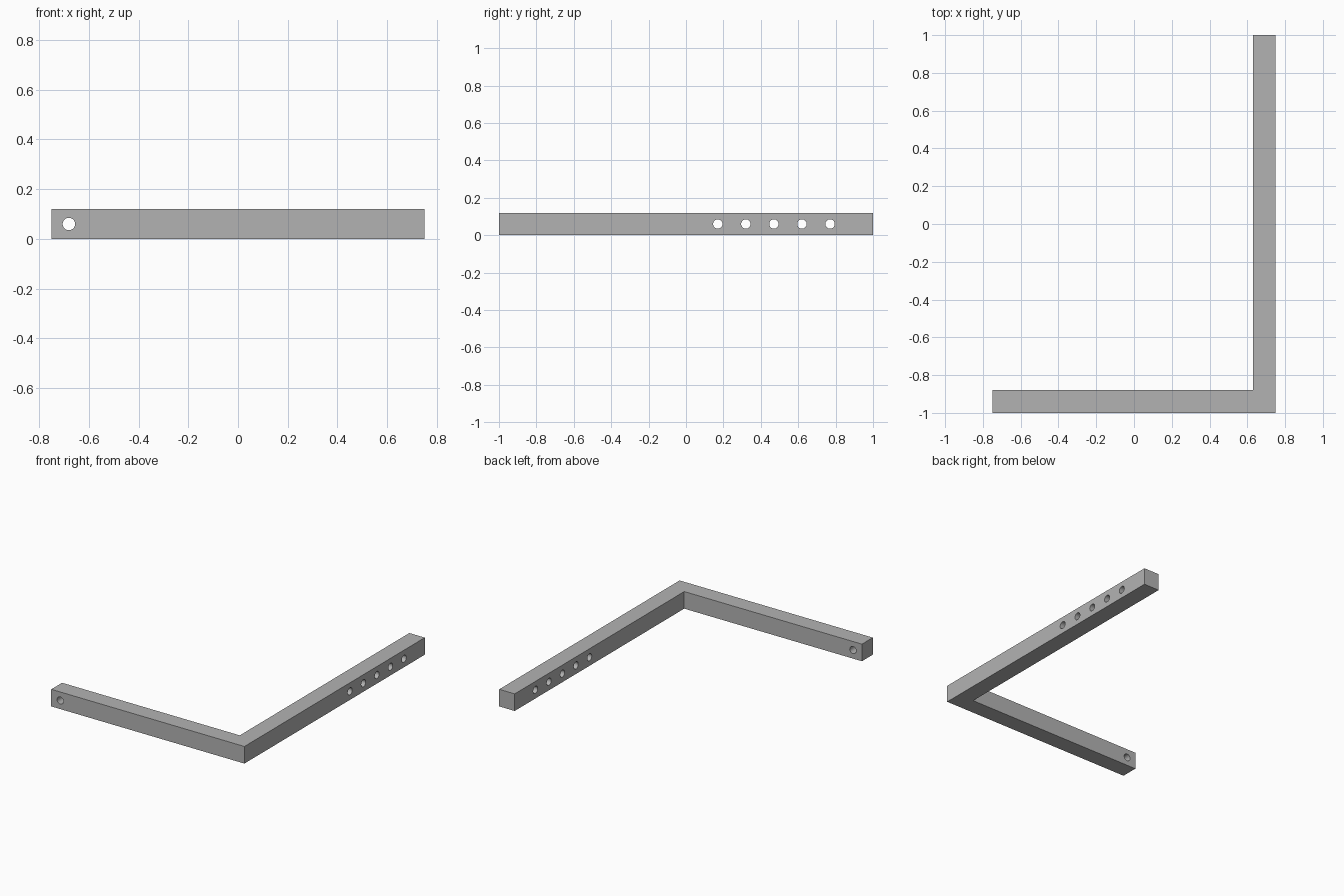
import bpy
import bmesh
import math
from mathutils import Matrix

cube = bpy.data.objects.get("Cube")
if cube:
    bpy.data.objects.remove(cube, do_unlink=True)

THICK = 0.12
MID = THICK / 2
HOLE_RADIUS = 0.025

# Plain grey metal
grey = bpy.data.materials.new("grey_metal")
grey.use_nodes = True
colour = (0.45, 0.45, 0.45, 1)
grey.diffuse_color = colour
grey.node_tree.nodes["Principled BSDF"].inputs["Base Color"].default_value = colour


def add_object(name, bm):
    bmesh.ops.recalc_face_normals(bm, faces=bm.faces)
    mesh = bpy.data.meshes.new(name)
    bm.to_mesh(mesh)
    bm.free()
    mesh.materials.append(grey)
    obj = bpy.data.objects.new(name, mesh)
    bpy.context.collection.objects.link(obj)
    return obj


# L-shaped square bar, extruded from its plan outline
inner_x, inner_y = 0.75 - THICK, -1 + THICK
outline = [(-0.75, -1), (0.75, -1), (0.75, 1), (inner_x, 1),
           (inner_x, inner_y), (-0.75, inner_y)]
bm = bmesh.new()
plan = bm.faces.new([bm.verts.new((x, y, 0)) for x, y in outline])
raised = bmesh.ops.extrude_face_region(bm, geom=[plan])["geom"]
bmesh.ops.translate(bm, vec=(0, 0, THICK),
                    verts=[v for v in raised if isinstance(v, bmesh.types.BMVert)])
bar = add_object("angled_bar", bm)

# Drill cutters: one through the short arm, five through the long arm
drills = [(Matrix.Translation((-0.68, -1 + MID, MID)), "X")]
for i in range(5):
    drills.append((Matrix.Translation((0.75 - MID, 0.17 + 0.15 * i, MID)), "Y"))
bm = bmesh.new()
for place, axis in drills:
    bmesh.ops.create_cone(bm, cap_ends=True, segments=32, radius1=HOLE_RADIUS,
                          radius2=HOLE_RADIUS, depth=THICK * 2,
                          matrix=place @ Matrix.Rotation(math.pi / 2, 4, axis))
cutter = add_object("hole_cutter", bm)
cutter.hide_render = True

# Cut the holes, then remove the cutter
cut = bar.modifiers.new("holes", "BOOLEAN")
cut.operation = "DIFFERENCE"
cut.solver = "EXACT"
cut.object = cutter
bpy.context.view_layer.objects.active = bar
bar.select_set(True)
bpy.ops.object.modifier_apply(modifier=cut.name)
bpy.data.objects.remove(cutter, do_unlink=True)

# Smooth hole walls, crisp bar edges
bpy.ops.object.shade_smooth_by_angle(angle=math.radians(30))
